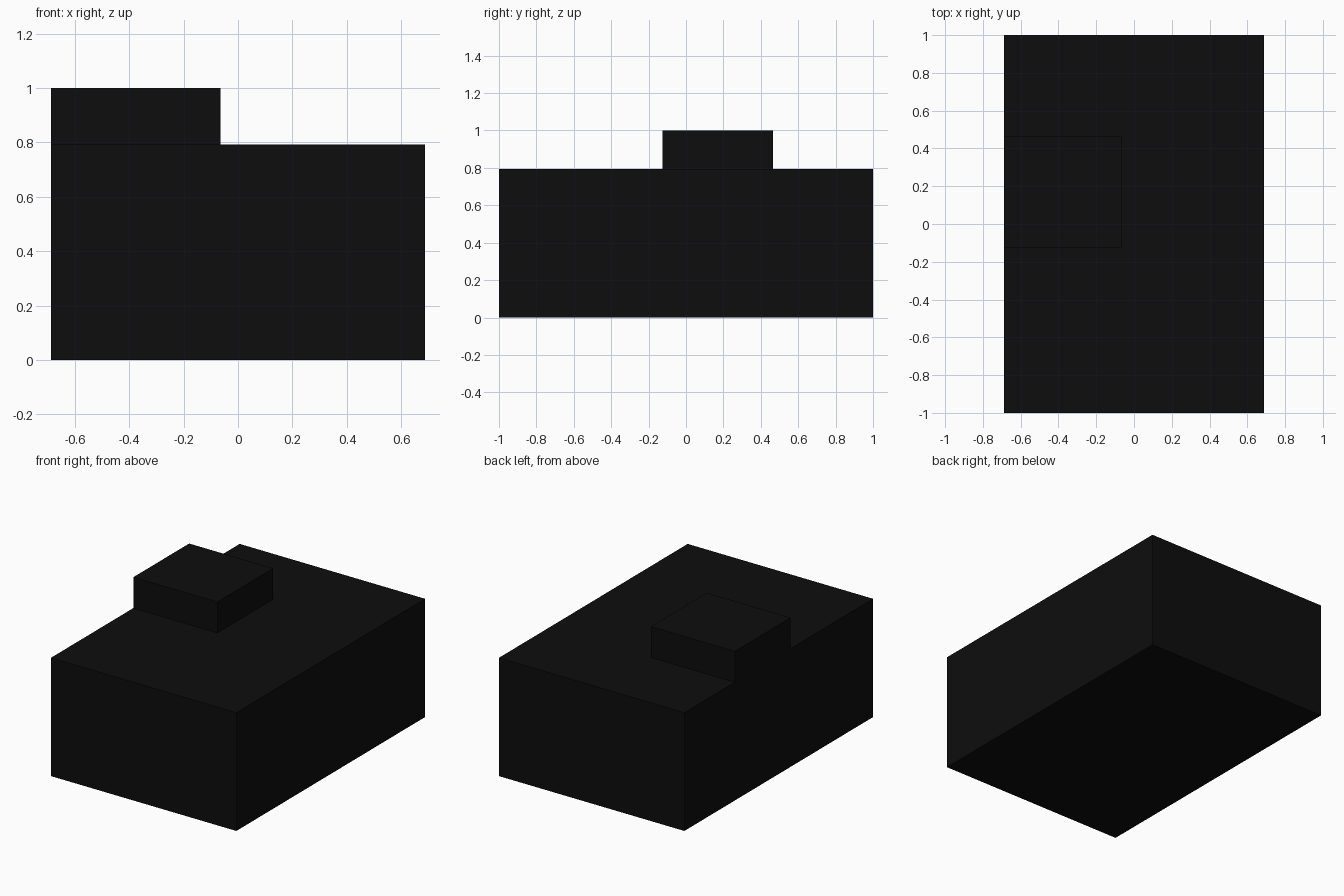
import bpy

if "Cube" in bpy.data.objects:
    bpy.data.objects.remove(bpy.data.objects["Cube"])

# Shared near-black finish
black = bpy.data.materials.new("matte_black")
black.diffuse_color = (0.004, 0.004, 0.004, 1)
black.use_nodes = True
black.node_tree.nodes["Principled BSDF"].inputs["Base Color"].default_value = black.diffuse_color


def box(name, low, high):
    """Axis-aligned box between two corners."""
    center = [(a + b) / 2 for a, b in zip(low, high)]
    bpy.ops.mesh.primitive_cube_add(size=1, location=center)
    obj = bpy.context.object
    obj.name = name
    obj.scale = [b - a for a, b in zip(low, high)]
    bpy.ops.object.transform_apply(location=False, rotation=False, scale=True)
    obj.data.materials.append(black)
    return obj


# Main block
box("main_block", (-0.688, -1, 0), (0.688, 1, 0.793))

# Raised block, flush with the left side
box("raised_block", (-0.688, -0.126, 0.793), (-0.065, 0.465, 1))
